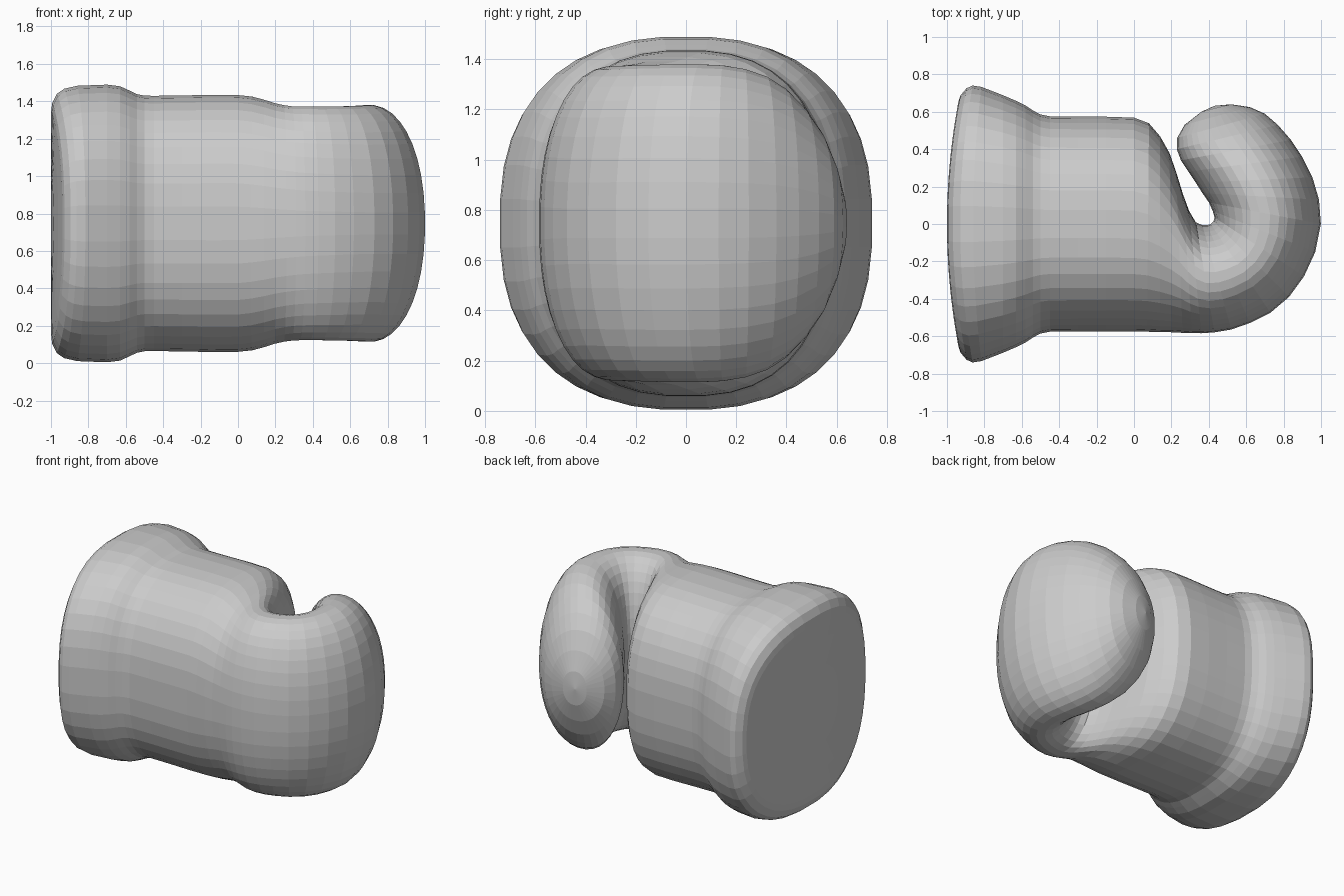
import bpy, bmesh, math
from mathutils import Vector

SIDES = 40
MID_Z = 0.747

# straight cuff and wrist: x, half width, half height, bow of the open end
CUFF = [
    (-1.00, 0.30, 0.28, 0.07), (-1.00, 0.52, 0.47, 0.07),
    (-1.00, 0.66, 0.60, 0.07), (-0.995, 0.69, 0.645, 0.07),
    (-0.97, 0.728, 0.695, 0.07), (-0.93, 0.742, 0.722, 0.06),
    (-0.86, 0.735, 0.738, 0.04), (-0.70, 0.69, 0.744, 0.0),
    (-0.63, 0.66, 0.735, 0.0), (-0.58, 0.635, 0.712, 0.0),
    (-0.54, 0.608, 0.693, 0.0), (-0.50, 0.587, 0.685, 0.0),
    (-0.45, 0.577, 0.684, 0.0), (-0.30, 0.575, 0.686, 0.0),
    (-0.15, 0.575, 0.689, 0.0),
]
# curled hand: outer edge x, y, inner edge x, y, half height
CURL = [
    (0.00, -.575, 0.00, 0.57, .688), (0.07, -.577, 0.08, 0.54, .680),
    (0.14, -.580, 0.14, 0.47, .663), (0.20, -.580, 0.19, 0.38, .645),
    (0.26, -.583, .225, 0.28, .634), (0.31, -.585, .262, 0.16, .628),
    (0.36, -.585, .295, 0.07, .626), (0.43, -.580, 0.33, 0.01, .626),
    (0.52, -.565, .365, -.005, .626), (0.62, -.530, 0.39, -.005, .627),
    (0.73, -.475, 0.41, 0.00, .628), (0.83, -.390, .425, .015, .630),
    (0.91, -.280, 0.43, .035, .632), (0.97, -.150, 0.42, 0.07, .634),
    (1.00, 0.000, 0.40, .115, .634), (0.99, 0.130, .365, .165, .630),
    (.955, 0.250, 0.33, 0.22, .615), (0.90, 0.360, 0.29, 0.28, .585),
    (0.84, 0.450, 0.25, 0.34, .535), (0.77, 0.530, .228, 0.40, .460),
    (0.70, 0.590, 0.23, 0.46, .370), (0.62, 0.625, 0.27, 0.53, .250),
    (0.52, 0.640, 0.36, 0.60, .120),
]


def power(value, n):
    return math.copysign(abs(value) ** (2 / n), value)


def ring(outer, inner, half_height, n, bow=0.0):
    """Rounded-square section between an outer and an inner edge point."""
    centre, arm = (outer + inner) / 2, (inner - outer) / 2
    points = []
    for i in range(SIDES):
        a = math.tau * (i + 0.5) / SIDES
        p = centre + arm * power(math.cos(a), n)
        p.x += bow * (p.y / 0.7) ** 2
        p.z = MID_Z + half_height * power(math.sin(a), n)
        points.append(p)
    return points


rings = [ring(Vector((x, -w, 0)), Vector((x, w, 0)), h, 2.5, bow)
         for x, w, h, bow in CUFF]
for i, (ox, oy, ix, iy, h) in enumerate(CURL):
    n = 2.5 - 0.35 * min(1, i / 10)
    rings.append(ring(Vector((ox, oy, 0)), Vector((ix, iy, 0)), h, n))

# skin the sections and close both ends
bm = bmesh.new()
loops = [[bm.verts.new(p) for p in r] for r in rings]
for a, b in zip(loops, loops[1:]):
    for i in range(SIDES):
        j = (i + 1) % SIDES
        bm.faces.new((a[i], a[j], b[j], b[i]))
for loop, tip in ((loops[0], (-1.0, 0, MID_Z)), (loops[-1], (0.43, 0.632, MID_Z))):
    v = bm.verts.new(tip)
    for i in range(SIDES):
        bm.faces.new((loop[i], loop[(i + 1) % SIDES], v))
bmesh.ops.recalc_face_normals(bm, faces=bm.faces[:])

mesh = bpy.data.meshes.new("curled_mitten")
bm.to_mesh(mesh)
bm.free()
mitten = bpy.data.objects.new("curled_mitten", mesh)
bpy.context.collection.objects.link(mitten)

grey = bpy.data.materials.new("light_grey")
grey.diffuse_color = (0.6, 0.6, 0.6, 1)
mesh.materials.append(grey)
